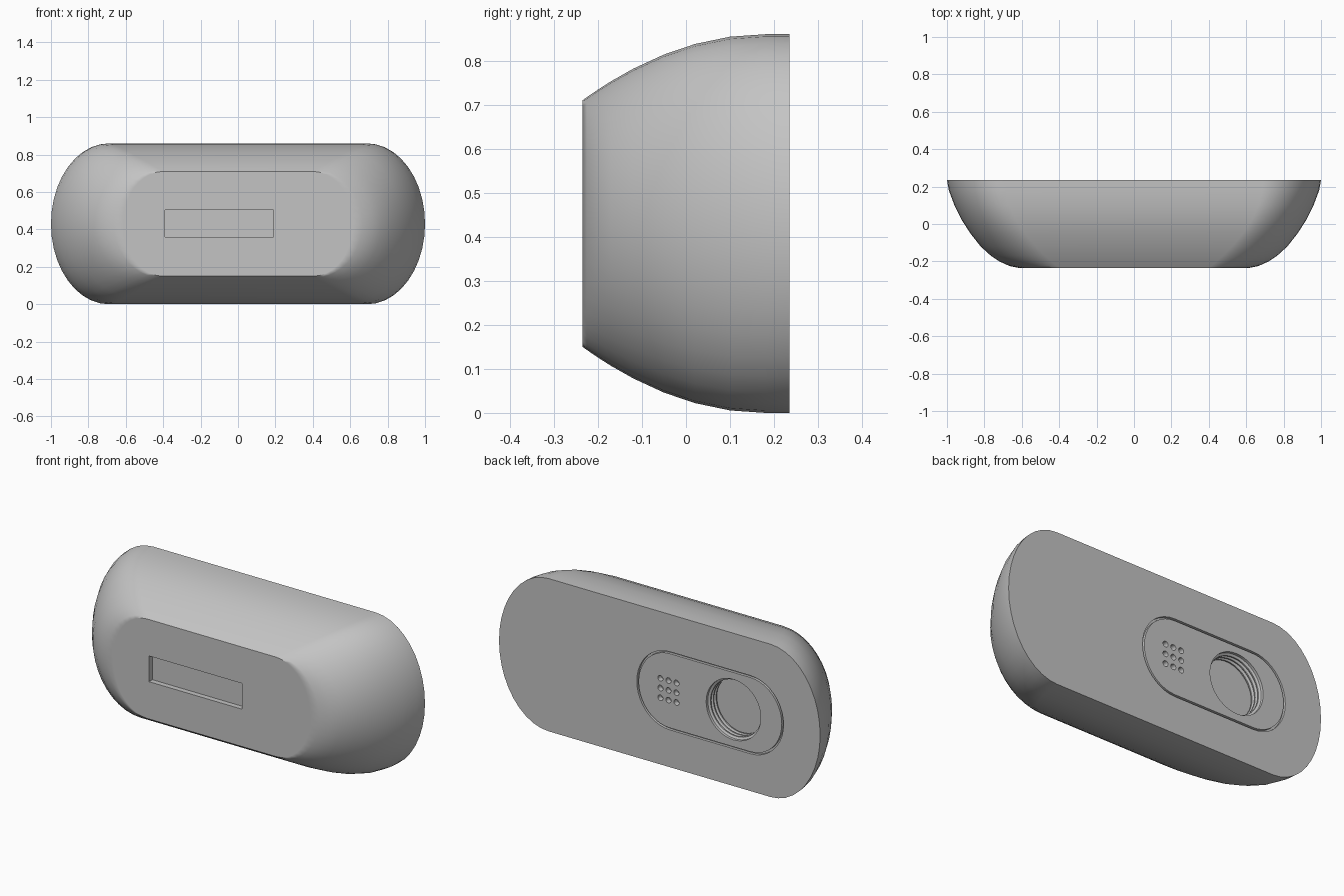
import bpy, bmesh
from math import cos, sin, pi, radians

cube = bpy.data.objects.get("Cube")
if cube:
    bpy.data.objects.remove(cube)

MID = 0.43      # height of the centre line
BACK = 0.235    # flat back plane; the flat front is at -BACK

grey = bpy.data.materials.new("plain grey")
grey.use_nodes = True
grey.diffuse_color = (0.55, 0.55, 0.55, 1)
grey.node_tree.nodes["Principled BSDF"].inputs["Base Color"].default_value = grey.diffuse_color


def outline(w, h, s, y, cx=0.0, n=20):
    """Slot-like outline: straight top and bottom to +-s, elliptical ends out to +-w."""
    pts = []
    for side in (1, -1):
        for i in range(n + 1):
            a = -pi / 2 + pi * i / n
            pts.append((cx + side * (s + (w - s) * cos(a)), y, MID + side * h * sin(a)))
    return pts


def circle(r, y, cx, cz=MID, n=48):
    return [(cx + r * cos(2 * pi * i / n), y, cz + r * sin(2 * pi * i / n)) for i in range(n)]


def loft(bm, rings, closed=False):
    """Skin a series of rings; cap the ends, or join last to first when closed."""
    rows = [[bm.verts.new(p) for p in ring] for ring in rings]
    pairs = list(zip(rows, rows[1:]))
    if closed:
        pairs.append((rows[-1], rows[0]))
    else:
        bm.faces.new(rows[0])
        bm.faces.new(rows[-1])
    for a, b in pairs:
        for i in range(len(a)):
            j = (i + 1) % len(a)
            bm.faces.new((a[i], a[j], b[j], b[i]))


def make_object(name, parts, closed=False):
    bm = bmesh.new()
    for rings in parts:
        loft(bm, rings, closed)
    bmesh.ops.recalc_face_normals(bm, faces=bm.faces)
    mesh = bpy.data.meshes.new(name)
    bm.to_mesh(mesh)
    bm.free()
    mesh.materials.append(grey)
    obj = bpy.data.objects.new(name, mesh)
    bpy.context.collection.objects.link(obj)
    return obj


def cut(target, cutter):
    mod = target.modifiers.new("cut", "BOOLEAN")
    mod.operation = "DIFFERENCE"
    mod.solver = "EXACT"
    mod.object = cutter
    cutter.hide_render = True
    bpy.ops.object.modifier_apply(modifier=mod.name)
    bpy.data.objects.remove(cutter)


# Body shell: half width at each depth, from back to front
profile = [(0.235, 1.0), (0.18, 0.99), (0.1, 0.96), (0.02, 0.92), (-0.05, 0.875),
           (-0.12, 0.82), (-0.17, 0.765), (-0.2, 0.72), (-0.225, 0.665), (-0.235, 0.615)]
sections = []
for y, w in profile:
    t = (BACK - y) / (2 * BACK)
    drop = max(0, (0.18 - y) / 0.415)
    sections.append(outline(w, MID - 0.15 * drop ** 2, 0.69 - 0.29 * t ** 2, y))
body = make_object("body_shell", [sections])
bpy.context.view_layer.objects.active = body
body.select_set(True)

# Shallow rectangular recess on the front
x0, x1, z0, z1 = -0.39, 0.19, 0.36, 0.505
slot = [[(x0, y, z0), (x1, y, z0), (x1, y, z1), (x0, y, z1)] for y in (-BACK - 0.05, -BACK + 0.03)]
cut(body, make_object("front_recess_cutter", [slot]))

# Thin groove around the back panel
PANEL_X = -0.315
wide = (0.457, 0.22, 0.25)
narrow = (0.446, 0.209, 0.25)
groove = [outline(*size, y, PANEL_X) for size, y in
          ((wide, BACK + 0.05), (wide, BACK - 0.015), (narrow, BACK - 0.015), (narrow, BACK + 0.05))]
cut(body, make_object("panel_groove_cutter", [groove], closed=True))

# Round socket with ribbed wall
socket = [circle(0.17, BACK + 0.05, -0.46), circle(0.17, BACK - 0.015, -0.46)]
for k in range(3):
    y = BACK - 0.015 - 0.025 * k
    socket += [circle(0.158, y - 0.006, -0.46), circle(0.158, y - 0.013, -0.46),
               circle(0.17, y - 0.019, -0.46), circle(0.17, y - 0.025, -0.46)]
cut(body, make_object("socket_cutter", [socket]))

# Three by three grid of small holes
holes = [[circle(0.016, y, -0.055 + 0.05 * i, MID + 0.055 * j, 16) for y in (BACK + 0.05, BACK - 0.03)]
         for i in (-1, 0, 1) for j in (-1, 0, 1)]
cut(body, make_object("hole_grid_cutter", holes))

# Smooth curved walls, crisp edges, flat large faces
bpy.ops.object.shade_smooth_by_angle(angle=radians(30))
weighted = body.modifiers.new("weighted normals", "WEIGHTED_NORMAL")
weighted.keep_sharp = True
